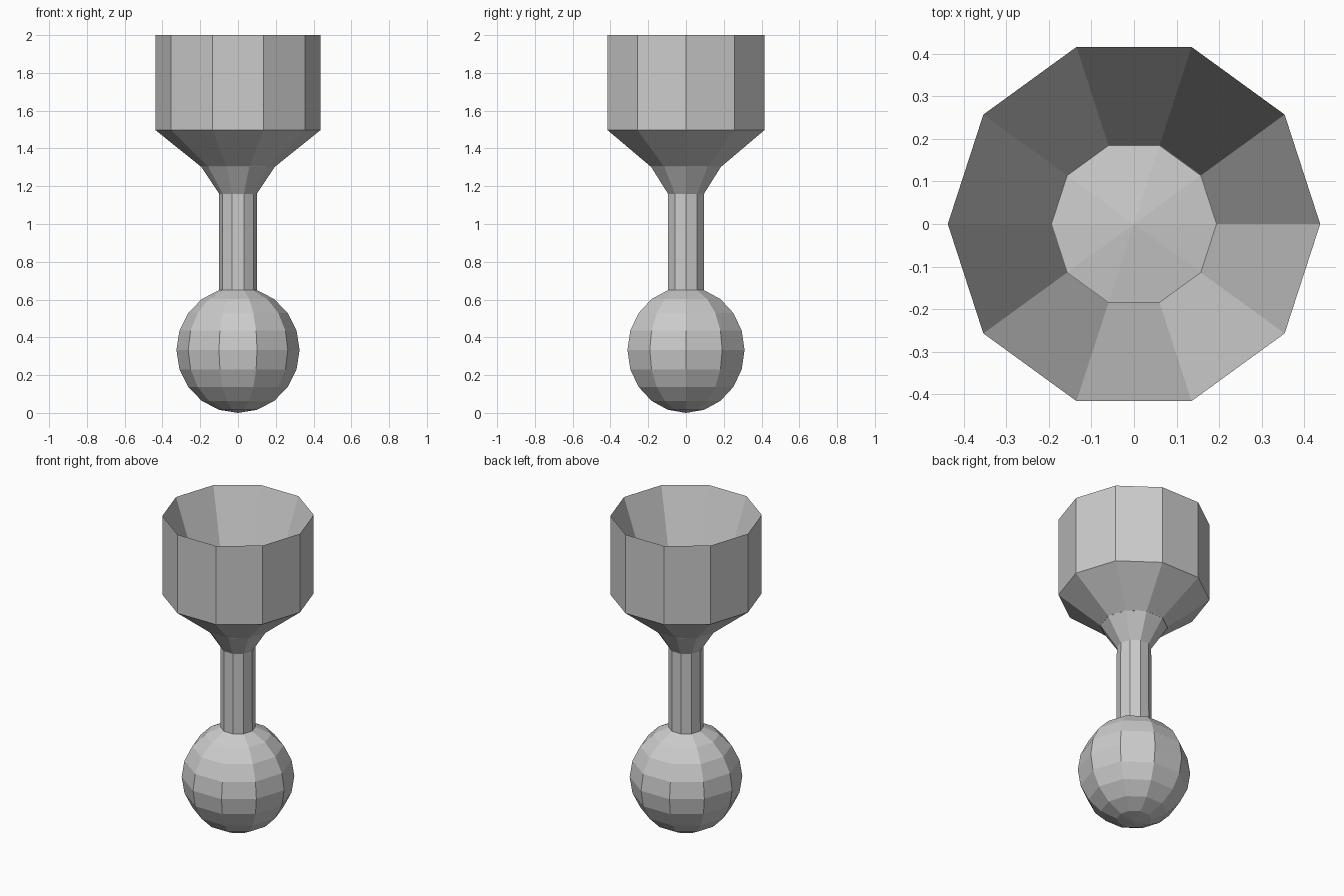
import bpy, bmesh, math

if "Cube" in bpy.data.objects:
    bpy.data.objects.remove(bpy.data.objects["Cube"])

SIDES = 10


def lathe(name, profile):
    """Spin a (radius, z) profile about z; radius 0 makes a pole."""
    bm = bmesh.new()
    rings = []
    for r, z in profile:
        if r == 0:
            rings.append([bm.verts.new((0, 0, z))] * SIDES)
        else:
            angles = [2 * math.pi * i / SIDES for i in range(SIDES)]
            rings.append([bm.verts.new((r * math.cos(a), r * math.sin(a), z)) for a in angles])
    for low, high in zip(rings, rings[1:]):
        for i in range(SIDES):
            j = (i + 1) % SIDES
            corners = list(dict.fromkeys((low[i], low[j], high[j], high[i])))
            bm.faces.new(corners)
    mesh = bpy.data.meshes.new(name)
    bm.to_mesh(mesh)
    bm.free()
    obj = bpy.data.objects.new(name, mesh)
    bpy.context.collection.objects.link(obj)
    return obj


# Ball at the foot, open at the top where the stem joins
ball = [(0.326 * math.sin(k * math.pi / 10), 0.333 - 0.333 * math.cos(k * math.pi / 10))
        for k in range(1, 10)]
# Stem and flared funnel below the cup
stem = [(0.10, 1.16), (0.194, 1.302)]
# Straight cup wall, then the tapered hollow with a slightly raised floor
cup = [(0.438, 1.498), (0.438, 2.0), (0.195, 1.302), (0, 1.33)]

lathe("ball_stem_and_cup", [(0, 0)] + ball + stem + cup)
